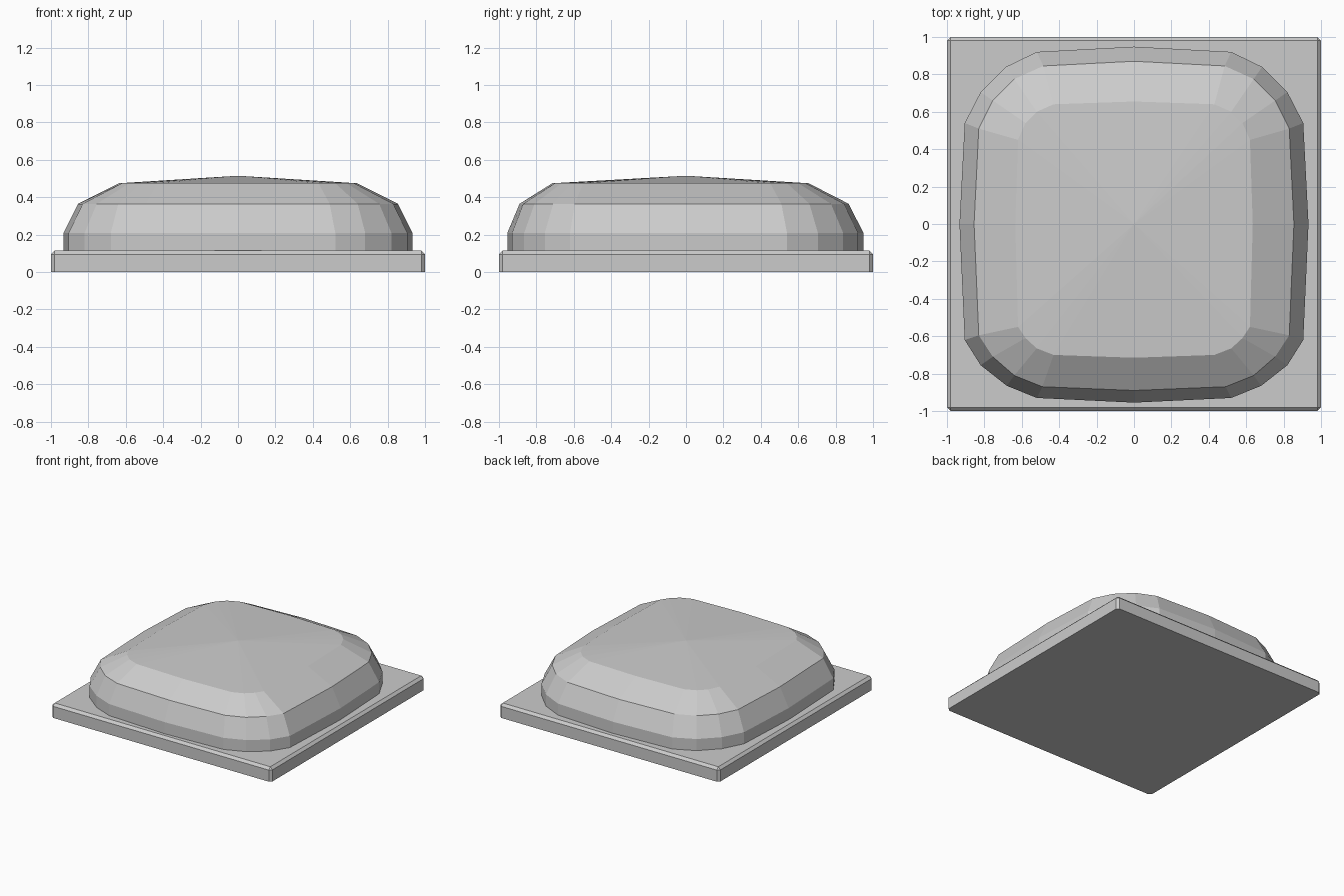
import bpy
import bmesh

cube = bpy.data.objects.get("Cube")
if cube:
    bpy.data.objects.remove(cube, do_unlink=True)

grey = bpy.data.materials.new("plain grey")
grey.use_nodes = True
colour = (0.6, 0.6, 0.6, 1)
grey.diffuse_color = colour
grey.node_tree.nodes["Principled BSDF"].inputs["Base Color"].default_value = colour


def finish(bm, name):
    bmesh.ops.recalc_face_normals(bm, faces=bm.faces)
    mesh = bpy.data.meshes.new(name)
    bm.to_mesh(mesh)
    bm.free()
    mesh.materials.append(grey)
    obj = bpy.data.objects.new(name, mesh)
    bpy.context.collection.objects.link(obj)
    return obj


# Square base plate, chamfered on the top and upright edges
HEIGHT = 0.115
bm = bmesh.new()
bmesh.ops.create_cube(bm, size=1)
for v in bm.verts:
    v.co = (v.co.x * 2, v.co.y * 2, (v.co.z + 0.5) * HEIGHT)
edges = [e for e in bm.edges if max(v.co.z for v in e.verts) > 0]
bmesh.ops.bevel(bm, geom=edges, offset=0.02, segments=1, affect='EDGES')
finish(bm, "base_plate")

# Right half outlines of the dome, front centre to back centre
wall = [(0, -0.955), (0.52, -0.93), (0.68, -0.865), (0.82, -0.755), (0.905, -0.62),
        (0.933, 0), (0.905, 0.54), (0.82, 0.705), (0.685, 0.84), (0.52, 0.92), (0, 0.948)]
shoulder = [(0, -0.89), (0.49, -0.87), (0.64, -0.81), (0.755, -0.71), (0.83, -0.595),
            (0.855, 0), (0.83, 0.51), (0.755, 0.66), (0.64, 0.775), (0.485, 0.845), (0, 0.87)]
crown = [(0, -0.715), (0.43, -0.7), (0.52, -0.665), (0.58, -0.61), (0.62, -0.55),
         (0.635, 0), (0.62, 0.45), (0.58, 0.54), (0.52, 0.6), (0.43, 0.64), (0, 0.655)]


def ring(bm, half, z):
    outline = half + [(-x, y) for x, y in reversed(half[1:-1])]
    return [bm.verts.new((x, y, z)) for x, y in outline]


# Low-poly dome: stacked rings closed by a shallow pointed top
bm = bmesh.new()
rings = [ring(bm, half, z) for half, z in
         ((wall, 0.1), (wall, 0.21), (shoulder, 0.365), (crown, 0.475))]
apex = bm.verts.new((0, 0, 0.515))
count = len(rings[0])
bm.faces.new(list(reversed(rings[0])))
for i in range(count):
    j = (i + 1) % count
    for low, high in zip(rings, rings[1:]):
        bm.faces.new((low[i], low[j], high[j], high[i]))
    bm.faces.new((rings[-1][i], rings[-1][j], apex))
finish(bm, "dome")
